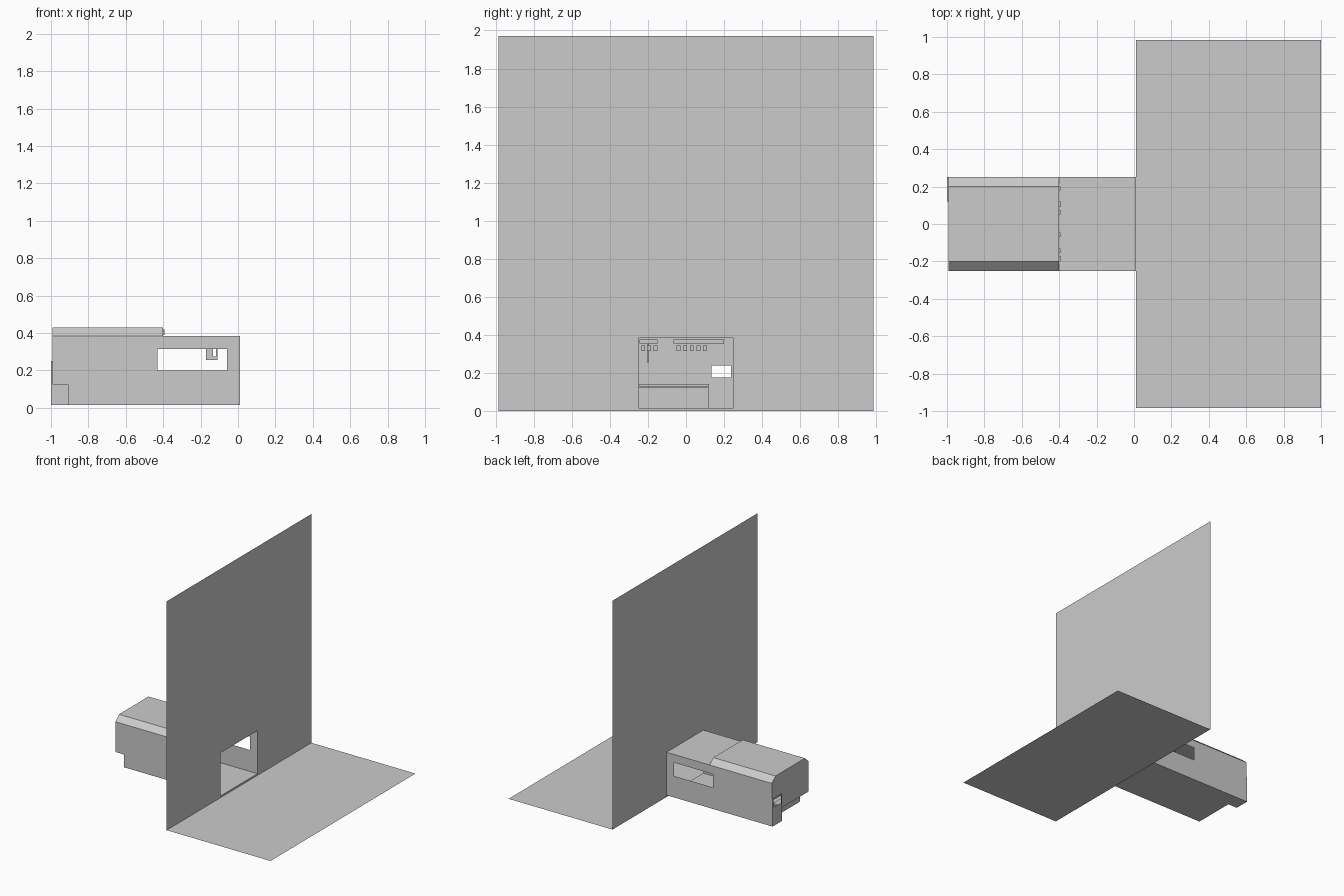
import bpy, bmesh

if "Cube" in bpy.data.objects:
    bpy.data.objects.remove(bpy.data.objects["Cube"])

grey = bpy.data.materials.new("plain grey")
grey.diffuse_color = (0.6, 0.6, 0.6, 1)
grey.use_nodes = True
grey.node_tree.nodes["Principled BSDF"].inputs["Base Color"].default_value = grey.diffuse_color


def finish(name, bm):
    mesh = bpy.data.meshes.new(name)
    bm.to_mesh(mesh)
    bm.free()
    mesh.materials.append(grey)
    obj = bpy.data.objects.new(name, mesh)
    bpy.context.collection.objects.link(obj)
    return obj


def sheet(name, axis, pos, u, v, hole=None, flip=False):
    """Thin flat panel across one axis, with an optional rectangular hole."""
    us, vs = set(u), set(v)
    if hole:
        us |= {min(max(a, u[0]), u[1]) for a in hole[0]}
        vs |= {min(max(a, v[0]), v[1]) for a in hole[1]}
    us, vs = sorted(us), sorted(vs)
    bm = bmesh.new()
    for a, b in zip(us, us[1:]):
        for c, d in zip(vs, vs[1:]):
            mu, mv = (a + b) / 2, (c + d) / 2
            if hole and hole[0][0] < mu < hole[0][1] and hole[1][0] < mv < hole[1][1]:
                continue
            corners = []
            for p in ((a, c), (b, c), (b, d), (a, d)):
                co = list(p)
                co.insert(axis, pos)
                corners.append(bm.verts.new(co))
            bm.faces.new(corners)
    bmesh.ops.remove_doubles(bm, verts=bm.verts, dist=1e-5)
    if flip:
        bmesh.ops.reverse_faces(bm, faces=bm.faces)
    return finish(name, bm)


def block(name, x, y, z):
    bm = bmesh.new()
    bmesh.ops.create_cube(bm, size=1)
    for vert in bm.verts:
        vert.co = [r[0] + (c + 0.5) * (r[1] - r[0]) for c, r in zip(vert.co, (x, y, z))]
    return finish(name, bm)


W, LOW, TOP, FLOOR = 0.25, 0.385, 0.43, 0.015
FRONT, END, NOOK, STEP, SPLIT = 0.01, -0.993, -1.0, -0.91, -0.40

# Ground and tall wall with the room opening
sheet("ground", 2, 0.0, (FRONT, 1.0), (-0.985, 0.985))
sheet("tall_wall", 0, FRONT, (-0.985, 0.985), (0, 1.97), ((-W, W), (FLOOR, LOW)))

# Long side walls with windows; the front one stops above the end step
window = ((-0.43, -0.06), (0.20, 0.315))
sheet("back_side_wall", 1, W, (END, FRONT), (FLOOR, LOW), window, True)
sheet("front_side_wall", 1, -W, (STEP, FRONT), (FLOOR, LOW), window)
sheet("front_side_wall_end", 1, -W, (END, STEP), (0.125, LOW))

# Floor and raised step at the far end
sheet("floor", 2, FLOOR, (STEP, FRONT), (-W, W), flip=True)
sheet("nook_floor", 2, FLOOR, (NOOK, STEP), (0.12, W), flip=True)
sheet("step_riser", 0, STEP, (-W, 0.12), (FLOOR, 0.125), flip=True)
sheet("step_ledge", 2, 0.125, (END, STEP), (-W, 0.12), flip=True)
sheet("nook_inner_side", 1, 0.12, (NOOK, STEP), (FLOOR, 0.125))
block("ledge_board", (END + 0.005, STEP), (-0.245, 0.12), (0.13, 0.142))

# End wall, and the small projecting nook with its window
sheet("end_wall", 0, END, (-W, W), (0.125, LOW), ((0.12, W), (0.125, 0.25)), True)
sheet("nook_end", 0, NOOK, (0.12, W), (FLOOR, 0.25),
      ((0.135, 0.237), (0.175, 0.24)), True)
sheet("nook_top", 2, 0.25, (NOOK, END), (0.12, W))
sheet("nook_outer_side", 1, W, (NOOK, END), (FLOOR, 0.25), flip=True)
sheet("nook_inner_strip", 1, 0.12, (NOOK, END), (0.125, 0.25))

# Low roof, then the raised roof with sloped sides
sheet("low_roof", 2, LOW, (SPLIT, FRONT), (-W, W))
profile = [(-W, LOW), (-0.2, TOP), (0.2, TOP), (W, LOW)]
bm = bmesh.new()
rows = [[bm.verts.new((x, y, z)) for y, z in profile] for x in (END, SPLIT)]
for i in range(3):
    bm.faces.new((rows[0][i], rows[1][i], rows[1][i + 1], rows[0][i + 1]))
bm.faces.new(rows[0])
bm.faces.new(rows[1][::-1])
finish("raised_roof", bm)

# Small brackets on the face between the two roofs
for y0, y1 in ((-0.20, -0.17), (-0.155, -0.13), (-0.07, -0.045),
               (0.05, 0.075), (0.09, 0.12), (0.18, 0.20)):
    block("roof_bracket", (-0.41, -0.392), (y0, y1), (0.39, 0.42))

# Ceiling rails along the room
for y in (-0.235, -0.205, -0.17, -0.05, -0.015, 0.02, 0.055, 0.09):
    block("ceiling_rail", (-0.36, -0.08), (y, y + 0.02), (0.316, 0.345))
block("ceiling_board", (-0.36, -0.08), (-0.245, -0.15), (0.355, 0.375))
block("ceiling_board", (-0.36, -0.08), (-0.065, 0.20), (0.355, 0.375))

# Hanging hook plate by the front window
block("hanging_plate", (-0.17, -0.135), (-0.205, -0.195), (0.255, 0.35))
block("hanging_plate", (-0.135, -0.11), (-0.205, -0.195), (0.255, 0.275))
block("hanging_plate", (-0.118, -0.11), (-0.205, -0.195), (0.275, 0.35))
